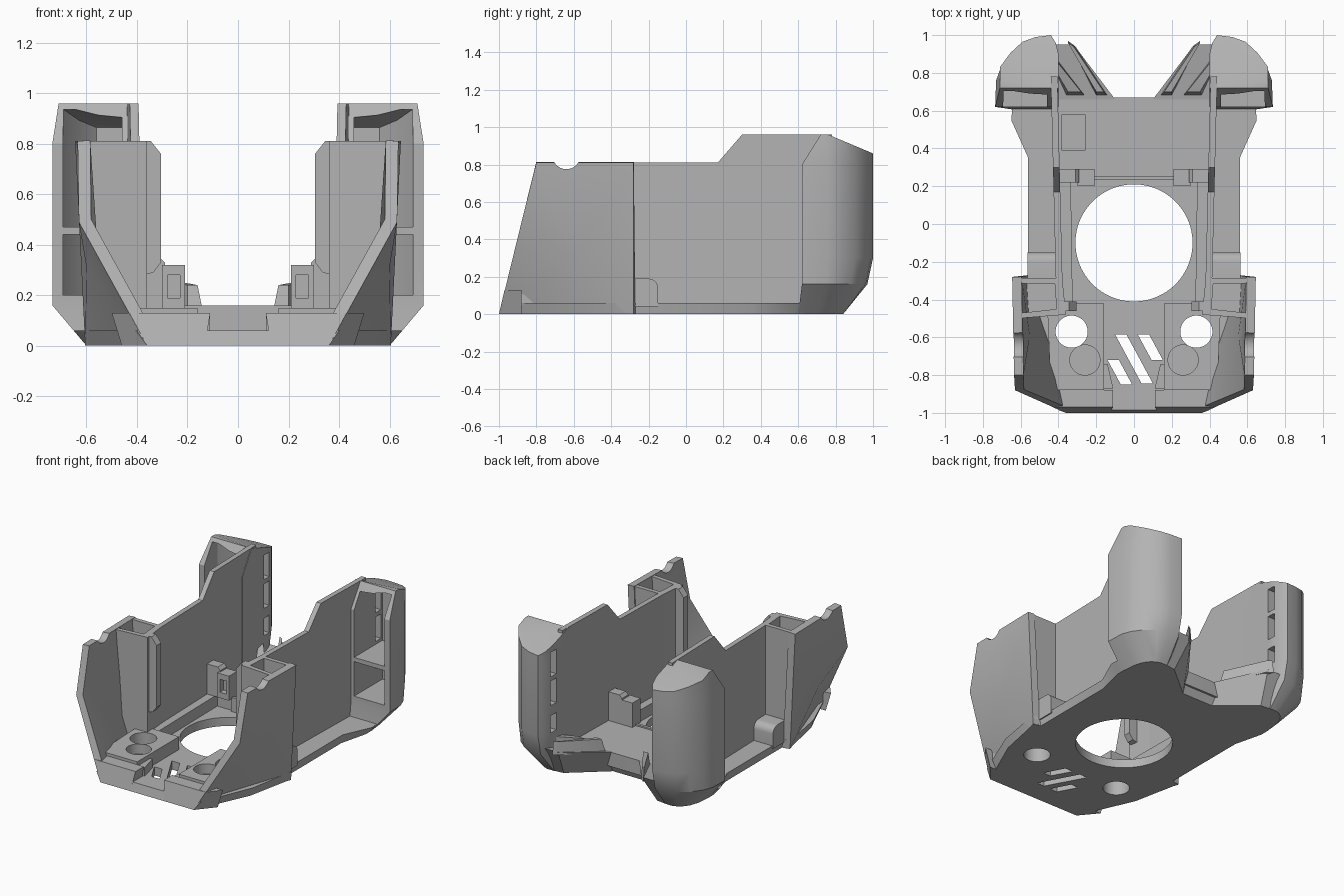
import bpy, bmesh, math
from mathutils import Matrix

cube = bpy.data.objects.get("Cube")
if cube:
    bpy.data.objects.remove(cube, do_unlink=True)

grey = bpy.data.materials.new("plain_grey")
grey.use_nodes = True
GREY = (0.45, 0.45, 0.45, 1)
grey.diffuse_color = GREY
grey.node_tree.nodes["Principled BSDF"].inputs["Base Color"].default_value = GREY


def finish(name, bm, recalc=True):
    if recalc:
        bmesh.ops.recalc_face_normals(bm, faces=bm.faces)
    me = bpy.data.meshes.new(name)
    bm.to_mesh(me)
    bm.free()
    me.materials.append(grey)
    ob = bpy.data.objects.new(name, me)
    bpy.context.scene.collection.objects.link(ob)
    return ob


def loft(name, *rings):
    """Closed solid through rings of equal length."""
    bm = bmesh.new()
    vs = [[bm.verts.new(p) for p in r] for r in rings]
    n = len(rings[0])
    for a, b in zip(vs, vs[1:]):
        for i in range(n):
            j = (i + 1) % n
            bm.faces.new((a[i], a[j], b[j], b[i]))
    caps = [bm.faces.new(vs[0]), bm.faces.new(vs[-1])]
    bmesh.ops.triangulate(bm, faces=caps)
    return finish(name, bm)


def at(pts, z):
    return [(x, y, z) for x, y in pts]


def prism(name, pts, z0, z1):
    return loft(name, at(pts, z0), at(pts, z1))


def box(name, x0, x1, y0, y1, z0, z1):
    return prism(name, [(x0, y0), (x1, y0), (x1, y1), (x0, y1)], z0, z1)


def side_prism(name, yz, x0, x1):
    return loft(name, [(x0, y, z) for y, z in yz], [(x1, y, z) for y, z in yz])


def disc(x, y, r, z0, z1, n=48):
    ring = [(x + r * math.cos(math.tau * i / n), y + r * math.sin(math.tau * i / n)) for i in range(n)]
    return prism("cutter", ring, z0, z1)


def bake(ob):
    dg = bpy.context.evaluated_depsgraph_get()
    me = bpy.data.meshes.new_from_object(ob.evaluated_get(dg))
    ob.modifiers.clear()
    ob.data = me


def cut(ob, *cutters):
    for c in cutters:
        m = ob.modifiers.new("cut", 'BOOLEAN')
        m.operation = 'DIFFERENCE'
        m.object = c
        bake(ob)
        bpy.data.objects.remove(c, do_unlink=True)


def both_sides(ob):
    ob.modifiers.new("mirror", 'MIRROR')
    bake(ob)


def mirrored(half):
    return half + [(-x, y) for x, y in reversed(half)]


# Floor plate with central opening, screw holes and slanted vents
low = mirrored([(.36, -1), (.53, -.62), (.6, -.28), (.55, -.27), (.55, .35),
                (.6, .55), (.6, .62), (.42, .64), (.12, .63)])
high = mirrored([(.4, -.985), (.55, -.62), (.61, -.28), (.56, -.27), (.56, .35),
                 (.65, .55), (.64, .66), (.42, .66), (.1, .66)])
floor = loft("floor_plate", at(low, 0), at(high, .06))
vents = []
for x, y0, y1 in ((-.14, -.72, -.85), (-.1, -.585, -.845), (.02, -.585, -.72)):
    dx = (y0 - y1) * .54
    vents.append(prism("cutter", [(x, y0), (x + .06, y0), (x + .06 + dx, y1), (x + dx, y1)], -.1, .2))
cut(floor, disc(0, -.1, .31, -.1, .3, 96), disc(.33, -.57, .085, -.1, .3),
    disc(-.33, -.57, .085, -.1, .3), *vents)

# Raised rear deck, with one shallow pocket
deck = prism("rear_deck", mirrored([(.41, .25), (.42, .66), (.1, .67)]), .05, .15)
cut(deck, box("cutter", -.38, -.26, .39, .58, .09, .3))
deck_lip = box("deck_front_lip", -.22, .22, .235, .255, .05, .16)

# Rails either side of the opening
rail = prism("floor_rail", [(.325, -.42), (.39, -.42), (.41, .26), (.335, .26)], .05, .14)
both_sides(rail)

# Front rim with centre notch
rim = loft("front_rim", at([(.13, -1), (.36, -1), (.46, -.88), (.13, -.88)], 0),
           at([(.11, -.97), (.43, -.97), (.5, -.88), (.11, -.88)], .13))
both_sides(rim)

# Screw platforms
platform = prism("screw_platform", [(.16, -.88), (.44, -.88), (.46, -.42), (.16, -.42)], .05, .15)
cut(platform, disc(.33, -.57, .085, -.1, .3), disc(.26, -.72, .08, .08, .3))
both_sides(platform)
step = prism("platform_step", [(.11, -.87), (.17, -.87), (.17, -.74), (.14, -.74)], .05, .12)
both_sides(step)

# Faceted front side walls
bm = bmesh.new()
A, B, C, D, E, F = [bm.verts.new(p) for p in (
    (.36, -1, 0), (.63, -.88, .49), (.6, -.6, .31),
    (.635, -.8, .81), (.645, -.28, .81), (.605, -.28, 0))]
for f in ((C, E, D, B), (F, E, C), (A, F, C), (A, C, B)):
    bm.faces.new(f)
front_wall = finish("front_side_wall", bm, recalc=False)
m = front_wall.modifiers.new("thickness", 'SOLIDIFY')
m.thickness, m.offset = .05, -1
bake(front_wall)
notch = disc(0, 0, .075, .4, .9, 32)
notch.data.transform(Matrix(((0, 0, 1, 0), (1, 0, 0, -.64), (0, 1, 0, .85), (0, 0, 0, 1))))
cut(front_wall, notch)
both_sides(front_wall)

# Hollow columns behind the front walls
column = loft("hollow_column",
              at([(.36, -.48), (.55, -.48), (.585, -.285), (.38, -.285)], .03),
              at([(.36, -.48), (.62, -.5), (.63, -.285), (.38, -.285)], .81))
cut(column, prism("cutter", [(.41, -.45), (.59, -.47), (.6, -.315), (.42, -.315)], .3, 1))
both_sides(column)
fin = loft("column_fin", *[[(x, y, z) for x, z in
           ((.37, .28), (.335, .29), (.305, .33), (.305, .76), (.345, .81), (.37, .81))]
           for y in (-.46, -.41)])
both_sides(fin)

# Long side walls, stepping up towards the back
yz = [(-.45, .04), (-.45, .81), (.17, .81), (.3, .96), (.78, .96), (.78, .04)]
wall = loft("long_side_wall", *[[(.375 + (y + .45) * .025 + t, y, z) for y, z in yz]
                                for t in (0, .035)])
both_sides(wall)

# Rounded tabs on the outer ledge
arc = [(-.2 + .05 * math.sin(a), .14 + .05 * math.cos(a)) for a in [i * math.pi / 12 for i in range(7)]]
tab = side_prism("ledge_tab", [(-.29, .04), (-.29, .19)] + arc + [(-.15, .04)], .4, .565)
both_sides(tab)

# Curved rear pods, hollow towards the front
plan = [(.4, .62), (.4, .9), (.415, .96), (.44, 1), (.52, .99), (.59, .965),
        (.655, .905), (.705, .83), (.73, .76), (.735, .62)]
foot = [(.4, .6), (.4, .78), (.41, .82), (.43, .84), (.48, .84), (.51, .83),
        (.54, .81), (.57, .77), (.59, .71), (.6, .6)]


def roof(y):
    return .96 - max(0, y - .76) * .42


tops = [(x if x < .7 else .71, max(y, .72)) for x, y in plan]
pod = loft("rear_pod", at(foot, 0), at([(x, .62 + (y - .62) * .92) for x, y in plan], .16),
           at(plan, .3), at(plan, .8), [(x, y, roof(y)) for x, y in tops])
inner = [(.46, .5), (.46, .93), (.56, .93), (.63, .86), (.69, .76), (.695, .5)]
cut(pod, loft("cutter", at(inner, .47), [(x, y, roof(y) - .025) for x, y in inner]),
    prism("cutter", inner, .2, .44),
    *[box("cutter", .3, .5, .855, .915, z, z + .17) for z in (.49, .69)],
    box("cutter", .3, .5, .855, .915, .3, .42))
both_sides(pod)

# Sloped wedges joining the deck to the pods
wedge = loft("rear_wedge", at([(.12, .63), (.36, .83), (.44, .84), (.44, .62)], 0),
             [(.1, .66, .15), (.32, .95, .2), (.44, .95, .2), (.44, .66, .15)])
both_sides(wedge)
ridge = loft("wedge_ridge",
             [(.14, .68, .14), (.31, .94, .18), (.35, .97, .18), (.2, .68, .14)],
             [(.16, .7, .24), (.32, .94, .27), (.35, .96, .27), (.2, .7, .24)])
both_sides(ridge)
bar = loft("wedge_inner_block",
           [(.26, .68, .14), (.4, .86, .18), (.42, .82, .18), (.36, .68, .14)],
           [(.28, .7, .21), (.4, .85, .25), (.42, .82, .25), (.35, .7, .21)])
both_sides(bar)

# Clips at the front of the deck
clip = box("clip_block", .21, .3, .2, .29, .15, .32)
cut(clip, box("cutter", .23, .28, .1, .24, .19, .28))
both_sides(clip)
arm = loft("clip_arm", *[[(x, y, z) for x, z in
           ((.29, .14), (.41, .14), (.41, .35), (.31, .35), (.29, .33))] for y in (.22, .29)])
both_sides(arm)

# Smooth curved faces, crisp edges
for ob in bpy.context.scene.objects:
    if ob.type == 'MESH' and grey.name in ob.data.materials:
        ob.data.shade_smooth()
        ob.data.set_sharp_from_angle(angle=math.radians(28))
